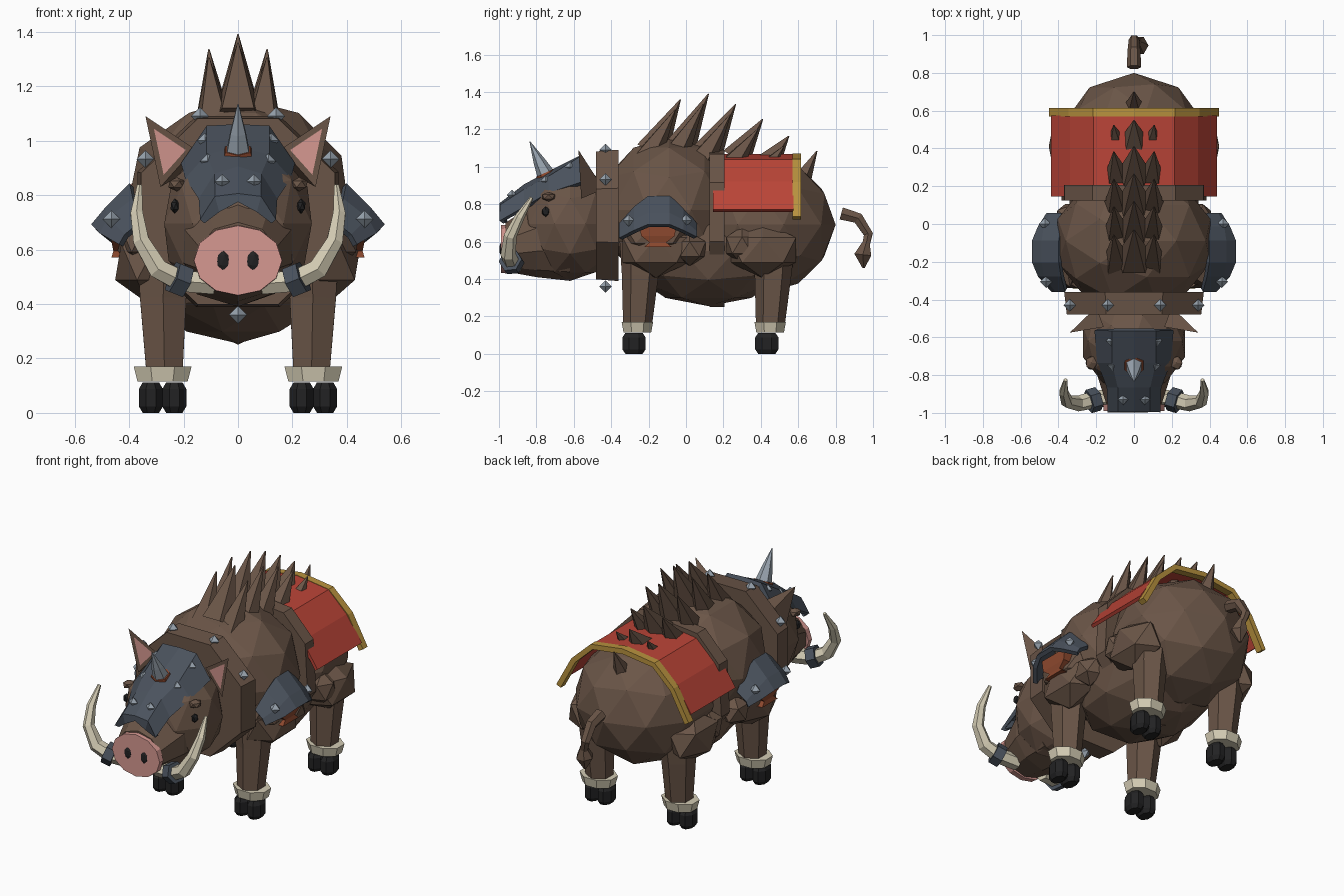
import bpy, bmesh, math
from mathutils import Vector, Matrix

if "Cube" in bpy.data.objects:
    bpy.data.objects.remove(bpy.data.objects["Cube"])


def mat(name, r, g, b):
    lin = [((c / 255 + 0.055) / 1.055) ** 2.4 for c in (r, g, b)]
    m = bpy.data.materials.new(name)
    m.diffuse_color = (*lin, 1)
    m.use_nodes = True
    m.node_tree.nodes["Principled BSDF"].inputs["Base Color"].default_value = m.diffuse_color
    return m


HIDE = mat("brown hide", 106, 85, 71)
SLATE = mat("slate armour", 74, 82, 93)
STEEL = mat("pale steel", 152, 163, 174)
BONE = mat("bone", 212, 204, 180)
BLACK = mat("black hoof", 34, 34, 35)
PINK = mat("pink skin", 214, 152, 145)
RED = mat("red cloth", 186, 68, 55)
GOLD = mat("gold trim", 184, 146, 62)
RUST = mat("rust leather", 140, 72, 46)


def finish(name, bm, *mats):
    bmesh.ops.recalc_face_normals(bm, faces=bm.faces)
    me = bpy.data.meshes.new(name)
    bm.to_mesh(me)
    bm.free()
    ob = bpy.data.objects.new(name, me)
    for m in mats:
        me.materials.append(m)
    bpy.context.collection.objects.link(ob)
    return ob


def ico(name, m, loc, rad, sub=1):
    bm = bmesh.new()
    bmesh.ops.create_icosphere(bm, subdivisions=sub, radius=1,
                               matrix=Matrix.Translation(loc) @ Matrix.Diagonal((*rad, 1)))
    return finish(name, bm, m)


def loft(name, m, rings):
    """Skin closed rings of equal length and cap both ends."""
    bm = bmesh.new()
    vs = [[bm.verts.new(p) for p in r] for r in rings]
    n = len(vs[0])
    for a, b in zip(vs, vs[1:]):
        for i in range(n):
            j = (i + 1) % n
            bm.faces.new((a[i], a[j], b[j], b[i]))
    bm.faces.new(vs[0])
    bm.faces.new(vs[-1])
    return finish(name, bm, m)


def tube(name, m, path, radii, n=6, ref=(0, 1, 0)):
    """Tapered tube along a path."""
    pts = [Vector(p) for p in path]
    rings = []
    for i, p in enumerate(pts):
        t = (pts[min(i + 1, len(pts) - 1)] - pts[max(i - 1, 0)]).normalized()
        u = (Vector(ref) - t * t.dot(Vector(ref))).normalized()
        v = t.cross(u)
        ang = [math.tau * k / n for k in range(n)]
        rings.append([p + radii[i] * (u * math.cos(a) + v * math.sin(a)) for a in ang])
    return loft(name, m, rings)


def column(name, m, cx, cy, levels):
    """Upright eight-sided block from (z, half width, half depth) levels."""
    c = math.cos(math.pi / 8)
    ang = [math.pi / 8 + math.tau * k / 8 for k in range(8)]
    return loft(name, m, [[(cx + rx * math.cos(a) / c, cy + ry * math.sin(a) / c, z) for a in ang]
                          for z, rx, ry in levels])


def ring_y(y, zc, rx, rz, n=10, turn=0.0):
    return [(rx * math.sin(turn + math.tau * k / n), y, zc + rz * math.cos(turn + math.tau * k / n))
            for k in range(n)]


def sheet(name, m, rows, thick):
    """Grid of points given a thickness."""
    bm = bmesh.new()
    vs = [[bm.verts.new(p) for p in r] for r in rows]
    for a, b in zip(vs, vs[1:]):
        for i in range(len(a) - 1):
            bm.faces.new((a[i], a[i + 1], b[i + 1], b[i]))
    ob = finish(name, bm, m)
    mod = ob.modifiers.new("thickness", 'SOLIDIFY')
    mod.thickness, mod.offset = thick, 0
    return ob


def band(name, pts, y0, y1, m, thick):
    """Symmetric cross-section (half given from the centre) drawn along y."""
    full = [(-x, z) for x, z in reversed(pts[1:])] + pts
    return sheet(name, m, [[(x, y, z) for x, z in full] for y in (y0, y1)], thick)


def stud(loc, r):
    bm = bmesh.new()
    bmesh.ops.create_uvsphere(bm, u_segments=4, v_segments=2, radius=r,
                              matrix=Matrix.Translation(loc))
    finish("stud", bm, STEEL)


# Body masses
ico("chest", HIDE, (0, -0.09, 0.77), (0.425, 0.38, 0.39), 2)
ico("rump", HIDE, (0, 0.40, 0.69), (0.40, 0.40, 0.37), 2)
ico("belly", HIDE, (0, 0.12, 0.55), (0.36, 0.46, 0.295), 2)

# Girth strap and neck collar
loft("girth_strap", HIDE, [
    [(s * x, y, z) for s, x, z in
     [(1, 0, 1.09), (1, .22, 1.068), (1, .368, .915), (1, .385, .6), (1, .22, .36), (1, 0, .25),
      (-1, .22, .36), (-1, .385, .6), (-1, .368, .915), (-1, .22, 1.068)]] for y in (0.125, 0.207)])
loft("neck_collar", HIDE, [ring_y(-0.48, 0.74, 0.385, 0.37, 8, math.pi / 8),
                           ring_y(-0.36, 0.74, 0.40, 0.38, 8, math.pi / 8)])
stud((0, -0.43, 0.36), .033)

# Head, muzzle and snout
ico("head", HIDE, (0, -.62, .695), (.285, .27, .305), 2)
loft("muzzle", HIDE, [ring_y(y, z, rx, rz) for y, z, rx, rz in
                      [(-.62, .64, .23, .25), (-.80, .61, .205, .20), (-.965, .57, .15, .13)]])
loft("snout_disc", PINK, [ring_y(-.955, .56, .163, .13, 12), ring_y(-.99, .56, .162, .128, 12)])

# Forehead plate with its horn
rows = []
for y, zc, xm, zm, xe, ze in [(-.56, 1.05, .11, 1.045, .20, .91), (-.73, .965, .11, .94, .185, .855),
                              (-.86, .895, .08, .87, .135, .78), (-.985, .80, .08, .79, .135, .71)]:
    rows.append([(-xe, y, ze), (-xm, y, zm), (0, y, zc), (xm, y, zm), (xe, y, ze)])
rows.append([(-.125, -.965, .70), (-.07, -.985, .74), (0, -.985, .775),
             (.07, -.985, .74), (.125, -.965, .70)])
sheet("forehead_plate", SLATE, rows, 0.025)
tube("horn", STEEL, [(0, -.735, .93), (0, -.785, 1.03), (0, -.835, 1.135)], [.054, .032, .002], 6)
tube("horn_collar", RUST, [(0, -.735, .93), (0, -.752, .968)], [.066, .054], 6)

# Ridge bristles: rows of leaning spikes
for ty, tz, dy, dz, r, side in [(-.03, 1.36, .16, .28, .1, 1), (.12, 1.39, .17, .31, .1, 1),
                                (.265, 1.335, .17, .28, .1, 1), (.41, 1.255, .15, .21, .09, 1),
                                (.55, 1.165, .12, .15, .078, 1), (.70, 1.085, .08, .15, .052, 0)]:
    for x in ((-1, 0, 1) if side else (0,)):
        drop = 0.055 * abs(x)
        tube("bristle", HIDE, [(x * .087, ty - dy - drop * .5, tz - dz - drop),
                               (x * .107, ty - drop * .5, tz - drop)],
             [r * (1 - .15 * abs(x)), .003], 5)

# Saddle cloth and trim
cloth = [(0, 1.058), (.21, 1.03), (.33, .915), (.43, .765)]
band("saddle_cloth", cloth, 0.145, 0.575, RED, 0.02)
band("cloth_trim", [(0, 1.055), (.21, 1.027), (.335, .91), (.435, .727)], 0.57, 0.615, GOLD, 0.032)

# Tail with tuft
tube("tail", HIDE, [(0, .83, .75), (0, .92, .725), (0, .975, .64), (.02, .96, .57)],
     [.038, .034, .028, .022], 6, (1, 0, 0))
tube("tail_tuft", HIDE, [(.02, .965, .60), (.025, .945, .53), (.02, .95, .46)],
     [.02, .052, .008], 6, (1, 0, 0))

for s in (-1, 1):
    # Legs with cuffs and split hooves
    for y, lump, label in ((-.25, -.16, "front"), (.46, .41, "rear")):
        ico(label + "_haunch", HIDE, (s * .335, lump, .555), (.13, .21, .15))
        tube(label + "_leg", HIDE, [(s * .27, y + .01, .6), (s * .275, y + .005, .42),
                                    (s * .27, y - .01, .14)], [.115, .098, .076], 6)
        column(label + "_cuff", BONE, s * .277, y - .01, [(.115, .092, .074), (.17, .106, .084)])
        for dx in (-.043, .043):
            column(label + "_hoof", BLACK, s * .277 + dx, y - .028,
                   [(0, .03, .046), (.024, .044, .062), (.088, .044, .062), (.112, .03, .046)])

    # Lumps above and behind the limbs
    ico("shoulder_lump", HIDE, (s * .365, -.17, .64), (.095, .19, .11))
    ico("elbow_lump", HIDE, (s * .34, .02, .56), (.09, .1, .09))
    ico("flank_lump", HIDE, (s * .36, .30, .58), (.085, .1, .1))

    # Arched shoulder plate with leather pad
    sheet("shoulder_plate", SLATE,
          [[(s * a, y, b), (s * c, y, d), (s * e, y, f)] for y, a, b, c, d, e, f in
           [(-.35, .36, .69, .41, .65, .43, .615), (-.27, .38, .78, .47, .71, .50, .655),
            (-.20, .39, .835, .48, .745, .53, .685), (-.09, .39, .835, .48, .745, .53, .685),
            (-.02, .38, .78, .47, .71, .50, .655), (.05, .38, .69, .44, .65, .455, .62)]], 0.025)
    loft("shoulder_pad", RUST, [[(s * x, -.15 + w, z) for x, w in
                                 [(.38, h), (o, h), (o, -h), (.38, -h)]]
                                for z, h, o in [(.70, .10, .465), (.63, .09, .465),
                                                (.595, .045, .458), (.57, .075, .465)]])

    # Ears with pink inner face
    bm = bmesh.new()
    a, b, c, d = [bm.verts.new((s * x, y, z)) for x, y, z in
                  [(.16, -.545, .97), (.285, -.56, .83), (.34, -.575, 1.09), (.2, -.44, .88)]]
    front = bm.faces.new((a, b, c))
    for f in ((a, b, d), (b, c, d), (c, a, d)):
        bm.faces.new(f)
    bm.normal_update()
    bmesh.ops.inset_individual(bm, faces=[front], thickness=0.021, use_even_offset=True)
    front.material_index = 1
    finish("ear", bm, HIDE, PINK)

    # Eyes, brows and nostrils
    ico("eye", BLACK, (s * .232, -.75, .76), (.018, .022, .028))
    ico("brow", HIDE, (s * .225, -.735, .84), (.035, .04, .026))
    ico("nostril", BLACK, (s * .055, -.988, .56), (.026, .01, .04))

    # Tusks with dark bands
    tube("tusk", BONE, [(s * x, y, z) for x, y, z in
                        [(.09, -.91, .475), (.21, -.93, .485), (.295, -.95, .53), (.355, -.94, .63),
                         (.372, -.89, .73), (.362, -.825, .835)]],
         [.045, .045, .042, .034, .026, .01], 6)
    tube("tusk_band", SLATE, [(s * .19, -.925, .48), (s * .24, -.94, .50)], [.064, .064], 6)

    # Studs on collar, shoulder plate and forehead plate
    for x, y, z, r in [(.14, -.43, 1.09, .033), (.34, -.43, .932, .033), (.465, -.305, .712, .033),
                       (.47, 0, .712, .033), (.122, -.62, 1.0, .028), (.112, -.75, .925, .028),
                       (.058, -.93, .85, .028)]:
        stud((s * x, y, z), r)
